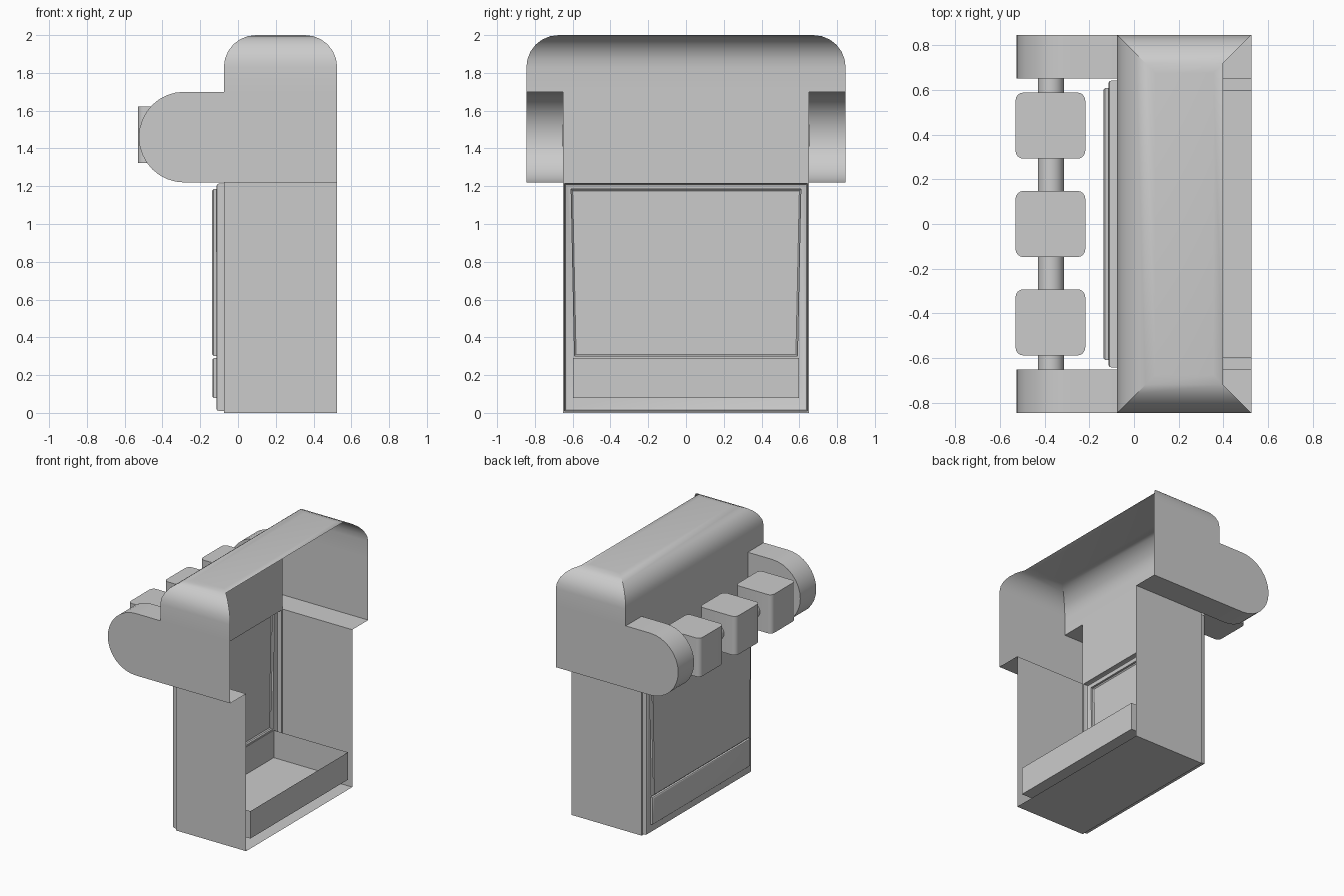
import bpy, bmesh
from math import sin, cos, pi

if "Cube" in bpy.data.objects:
    bpy.data.objects.remove(bpy.data.objects["Cube"])

XF, XB = -0.075, 0.525      # front and open back of the shell
YW, YN = 0.845, 0.65        # half widths of hood and lower body
Z1, Z2 = 1.22, 1.70         # bottom and top of the side arms


def make(name, polys, smooth=True):
    """Object from a list of polygons, welded into one sheet."""
    bm = bmesh.new()
    for p in polys:
        bm.faces.new([bm.verts.new(v) for v in p])
    bmesh.ops.remove_doubles(bm, verts=bm.verts, dist=1e-5)
    bmesh.ops.recalc_face_normals(bm, faces=bm.faces)
    return finish(name, bm, smooth)


def finish(name, bm, smooth=True):
    me = bpy.data.meshes.new(name)
    bm.to_mesh(me)
    bm.free()
    ob = bpy.data.objects.new(name, me)
    bpy.context.collection.objects.link(ob)
    if smooth:
        bpy.ops.object.select_all(action='DESELECT')
        ob.select_set(True)
        bpy.context.view_layer.objects.active = ob
        bpy.ops.object.shade_smooth_by_angle()
    return ob


def loft(rings, skip=lambda ring, side: False):
    """Quads between successive rings of equal size."""
    out = []
    for k, (a, b) in enumerate(zip(rings, rings[1:])):
        n = len(a)
        out += [[a[i], a[(i + 1) % n], b[(i + 1) % n], b[i]]
                for i in range(n) if not skip(k, i)]
    return out


def box(name, lo, hi, bevel=0.0, pick=lambda e: True, segs=3):
    bm = bmesh.new()
    bmesh.ops.create_cube(bm, size=1)
    for v in bm.verts:
        v.co = [(a + b) / 2 + c * (b - a) for a, b, c in zip(lo, hi, v.co)]
    if bevel:
        bmesh.ops.bevel(bm, geom=[e for e in bm.edges if pick(e)], offset=bevel,
                        segments=segs, profile=0.5, affect='EDGES')
    return finish(name, bm)


# Hood: rounded, mitred top with its back face left open
R, N = 0.17, 6


def hood_ring(d, z):
    return [(XF + d, -YW + d, z), (XB - d, -YW + d, z),
            (XB - d, YW - d, z), (XF + d, YW - d, z)]


rings = [hood_ring(0, Z2)]
for k in range(N + 1):
    t = pi / 2 * k / N
    rings.append(hood_ring(R * (1 - cos(t)), 2 - R + R * sin(t)))
hood = loft(rings, lambda k, side: side == 1 and k < N)
hood.append(rings[-1])
hood.append([(XF, -YN, Z1), (XF, YN, Z1), (XF, YN, Z2), (XF, -YN, Z2)])

# Hollow round-nosed side arms, opening into the hood
ra = (Z2 - Z1) / 2
arc = [(-0.285 - ra * sin(pi * i / 16), Z1 + ra + ra * cos(pi * i / 16)) for i in range(17)]
path = [(XF, Z2)] + arc + [(XF, Z1), (XB, Z1)]
for s in (-1, 1):
    for (xa, za), (xb, zb) in zip(path, path[1:]):
        hood.append([(xa, s * YN, za), (xb, s * YN, zb), (xb, s * YW, zb), (xa, s * YW, za)])
    hood.append([(x, s * YW, z) for x, z in path + [(XB, Z2)]])
    hood.append([(x, s * YN, z) for x, z in path[:-1]])
make("hood_with_arms", hood)


# Lower body: side walls, floor and stepped front with raised screen
def panel(x, top, bottom, z0, z1):
    return [(x, -bottom, z0), (x, bottom, z0), (x, top, z1), (x, -top, z1)]


body = [[(XF, s * YN, 0), (XB, s * YN, 0), (XB, s * YN, Z1), (XF, s * YN, Z1)] for s in (-1, 1)]
body.append([(XF, -YN, 0), (XB, -YN, 0), (XB, YN, 0), (XF, YN, 0)])
front = [panel(XF, YN, YN, 0, Z1),
         panel(XF, 0.642, 0.642, 0.01, 1.214),
         panel(-0.100, 0.642, 0.642, 0.01, 1.214),
         panel(-0.110, 0.638, 0.638, 0.014, 1.210),
         panel(-0.115, 0.628, 0.628, 0.024, 1.200),
         panel(-0.115, 0.608, 0.590, 0.302, 1.184),
         panel(-0.130, 0.608, 0.590, 0.302, 1.184),
         panel(-0.137, 0.600, 0.582, 0.310, 1.176)]
body += loft(front) + [front[-1]]
make("lower_body", body)

# Open-topped drawer with a rounded front
yd, x0, x1, za, zb = 0.598, -0.114, XB, 0.078, 0.29
low, high = ([(x0, -yd, z), (x1, -yd, z), (x1, yd, z), (x0, yd, z)] for z in (za, zb))
make("drawer", loft([low, high]) + [low])
box("drawer_front", (-0.135, -yd, za), (-0.112, yd, zb), 0.01,
    lambda e: all(v.co.x < -0.13 for v in e.verts))

# Crossbar between the arms
bm = bmesh.new()
bmesh.ops.create_cone(bm, cap_ends=True, segments=32, radius1=0.058, radius2=0.058, depth=1.308)
for v in bm.verts:
    x, y, z = v.co
    v.co = (-0.372 + x, z, 1.468 - y)
bmesh.ops.recalc_face_normals(bm, faces=bm.faces)
finish("crossbar", bm)

# Three blocks on the bar, rounded on their upright edges
for i in (-1, 0, 1):
    y = 0.44 * i
    box(f"bar_block_{i + 2}", (-0.53, y - 0.148, 1.322), (-0.218, y + 0.148, 1.622), 0.035,
        lambda e: abs(e.verts[0].co.z - e.verts[1].co.z) > 0.1, 4)
